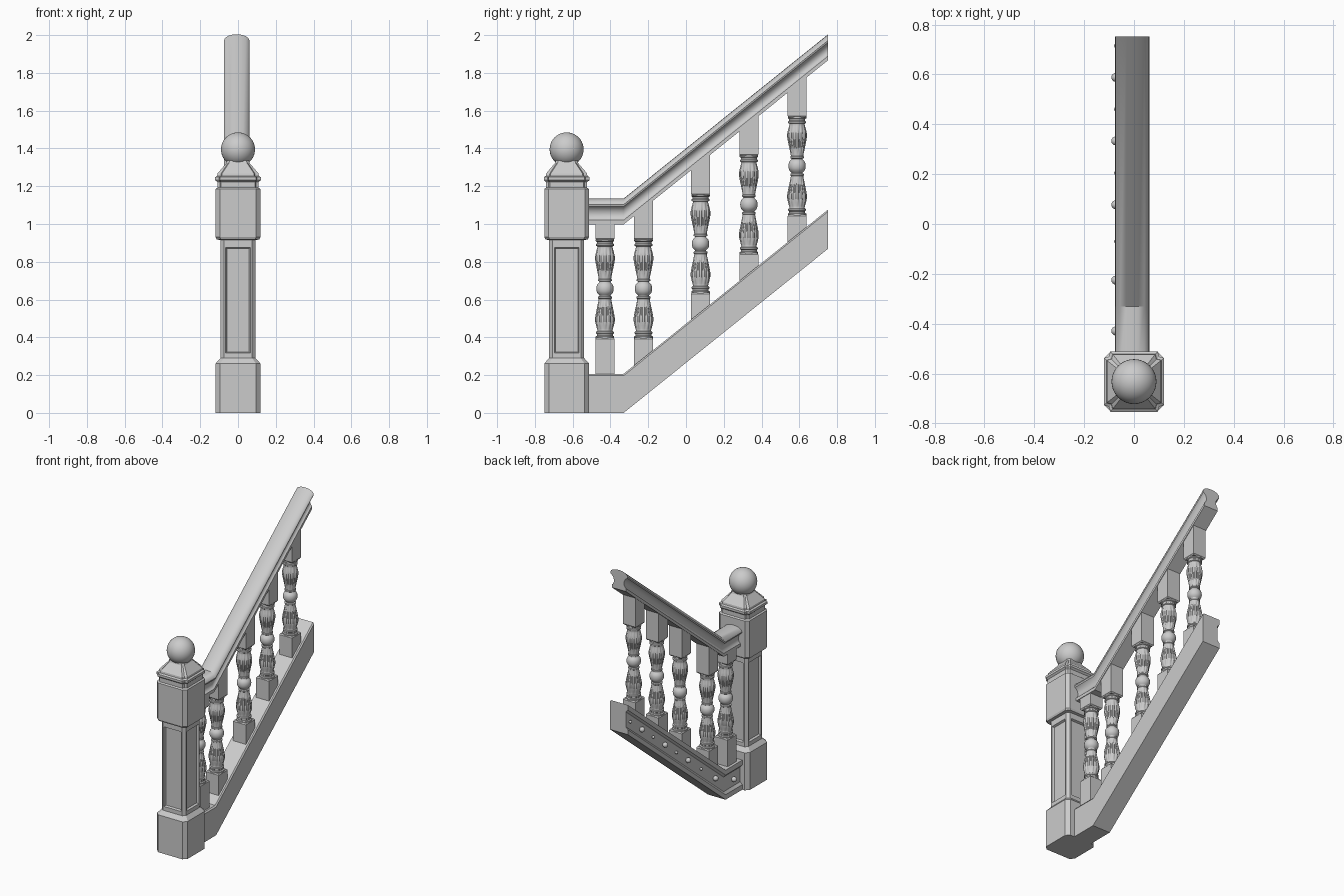
import bpy, bmesh, math
from mathutils import Vector

if "Cube" in bpy.data.objects:
    bpy.data.objects.remove(bpy.data.objects["Cube"])

CX = -0.007          # centre line of rail, balusters and stringer
SLOPE = 0.803
BEND, Y0, Y1 = -0.33, -0.54, 0.752
POST_Y = -0.632


def rise(y):
    return SLOPE * max(0.0, y - BEND)


def finish(bm, name, angle=35):
    bmesh.ops.recalc_face_normals(bm, faces=bm.faces)
    me = bpy.data.meshes.new(name)
    bm.to_mesh(me)
    bm.free()
    ob = bpy.data.objects.new(name, me)
    bpy.context.collection.objects.link(ob)
    bpy.ops.object.select_all(action='DESELECT')
    ob.select_set(True)
    bpy.context.view_layer.objects.active = ob
    bpy.ops.object.shade_smooth_by_angle(angle=math.radians(angle))
    return ob


def skin(bm, rings, caps=True):
    """Join closed point loops into a tube."""
    loops = [[bm.verts.new(p) for p in r] for r in rings]
    n = len(loops[0])
    faces = []
    for a, b in zip(loops, loops[1:]):
        faces.append([bm.faces.new((a[i], a[(i + 1) % n], b[(i + 1) % n], b[i]))
                      for i in range(n)])
    if caps:
        bm.faces.new(loops[0][::-1])
        bm.faces.new(loops[-1])
    return faces


def sweep(name, profile):
    """Run an (x, z) section level, then up the slope."""
    bm = bmesh.new()
    skin(bm, [[(x, y, z + rise(y)) for x, z in profile] for y in (Y0, BEND, Y1)])
    return finish(bm, name)


def ball(name, loc, r, seg=32):
    bm = bmesh.new()
    bmesh.ops.create_uvsphere(bm, u_segments=seg, v_segments=seg // 2, radius=r)
    bmesh.ops.translate(bm, verts=bm.verts, vec=Vector(loc))
    return finish(bm, name, 60)


# newel post: square rings with chamfered or coved corners (z, half, chamfer, cove)
def post_ring(z, h, c, k):
    pts = []
    for q in range(4):
        a = q * math.pi / 2
        for x, y in ((h, h - c), (h - c * k, h - c * k), (h - c, h)):
            pts.append((x * math.cos(a) - y * math.sin(a),
                        x * math.sin(a) + y * math.cos(a) + POST_Y, z))
    return pts


rings = [(0, .118, .024, .5), (.262, .118, .024, .5), (.29, .093, .018, .5),
         (.308, .093, .018, .5), (.885, .093, .018, .5), (.915, .093, .018, .5),
         (.918, .112, .022, .5), (.93, .118, .022, .5), (1.185, .118, .022, .5),
         (1.192, .109, .02, .7), (1.222, .109, .02, .7), (1.232, .121, .026, .8),
         (1.248, .121, .026, .8), (1.255, .11, .024, .8), (1.268, .108, .024, .8),
         (1.322, .062, .014, .6), (1.335, .058, .014, .5)]
bm = bmesh.new()
bands = skin(bm, [post_ring(*r) for r in rings])
bmesh.ops.recalc_face_normals(bm, faces=bm.faces)
panels = [bands[3][i] for i in (2, 5, 8, 11)]
# recessed panels on all four sides of the shaft
bmesh.ops.inset_individual(bm, faces=panels, thickness=.014, depth=0)
bmesh.ops.inset_individual(bm, faces=panels, thickness=.008, depth=-.014)
finish(bm, "newel_post", 20)
ball("newel_ball", (0, POST_Y, 1.395), .09, 40)

# handrail
half = [(0, .137), (.025, .135), (.048, .128), (.062, .117), (.067, .105), (.064, .095),
        (.054, .088), (.044, .075), (.039, .058), (.04, .042), (.047, .028), (.054, .022),
        (.054, 0)]
sec = [(CX + x, z + .998) for x, z in half]
sec += [(CX - x, z + .998) for x, z in reversed(half[1:])]
sweep("handrail", sec)

# stringer with a grooved outer face
sweep("stringer", [(-.076, 0), (.062, 0), (.062, .197), (.054, .207), (-.076, .207),
                   (-.076, .172), (-.06, .155), (-.06, .052), (-.076, .035)])

# round studs in the groove
ys = [-.429, -.225, .077, .333, .588]
for i, y in enumerate(ys):
    ball(f"large_stud_{i}", (-.073, y, .104 + rise(y)), .018, 16)
for i, y in enumerate((-.07, .205, .46, .715)):
    ball(f"small_stud_{i}", (-.07, y, .104 + rise(y)), .010, 12)

# balusters: half profile (radius, height from middle, flute depth), mirrored
turn = [(.046, 0, 0), (.045, .012, 0), (.040, .024, 0), (.030, .034, 0), (.029, .038, 0),
        (.036, .042, 0), (.036, .050, 0), (.033, .053, 0), (.034, .062, .0),
        (.037, .075, .003), (.042, .100, .005), (.048, .128, .005), (.052, .152, .005),
        (.052, .172, .005), (.047, .195, .004), (.042, .212, .002), (.040, .220, 0),
        (.041, .224, 0), (.047, .228, 0), (.047, .236, 0), (.042, .240, 0), (.042, .248, 0),
        (.049, .252, 0), (.049, .262, 0)]
turn = [(r, -h, f) for r, h, f in reversed(turn[1:])] + turn
SEG = 60


def flute(i):
    return (0, .15, 1, 1, .15)[i % 5]      # twelve narrow carved grooves


for n, (y, mid) in enumerate(zip(ys, (.657, .657, .895, 1.103, 1.307))):
    bm = bmesh.new()
    loops = []
    for r, h, f in turn:
        loops.append([(CX + (r - f * flute(i)) * math.cos(2 * math.pi * i / SEG),
                       y + (r - f * flute(i)) * math.sin(2 * math.pi * i / SEG), mid + h)
                      for i in range(SEG)])
    skin(bm, loops)
    # square ends, cut to the rail and stringer
    w = .05
    square = [(-w, -w), (w, -w), (w, w), (-w, w)]

    def flat(z, s=1):
        return [(CX + a * s, y + b * s, z) for a, b in square]

    def cut(z):
        return [(CX + a, y + b, z + rise(y + b)) for a, b in square]

    skin(bm, [cut(.2), flat(mid - .265), flat(mid - .257, .88)])
    skin(bm, [flat(mid + .257, .88), flat(mid + .265), cut(1.004)])
    finish(bm, f"baluster_{n}", 30)
